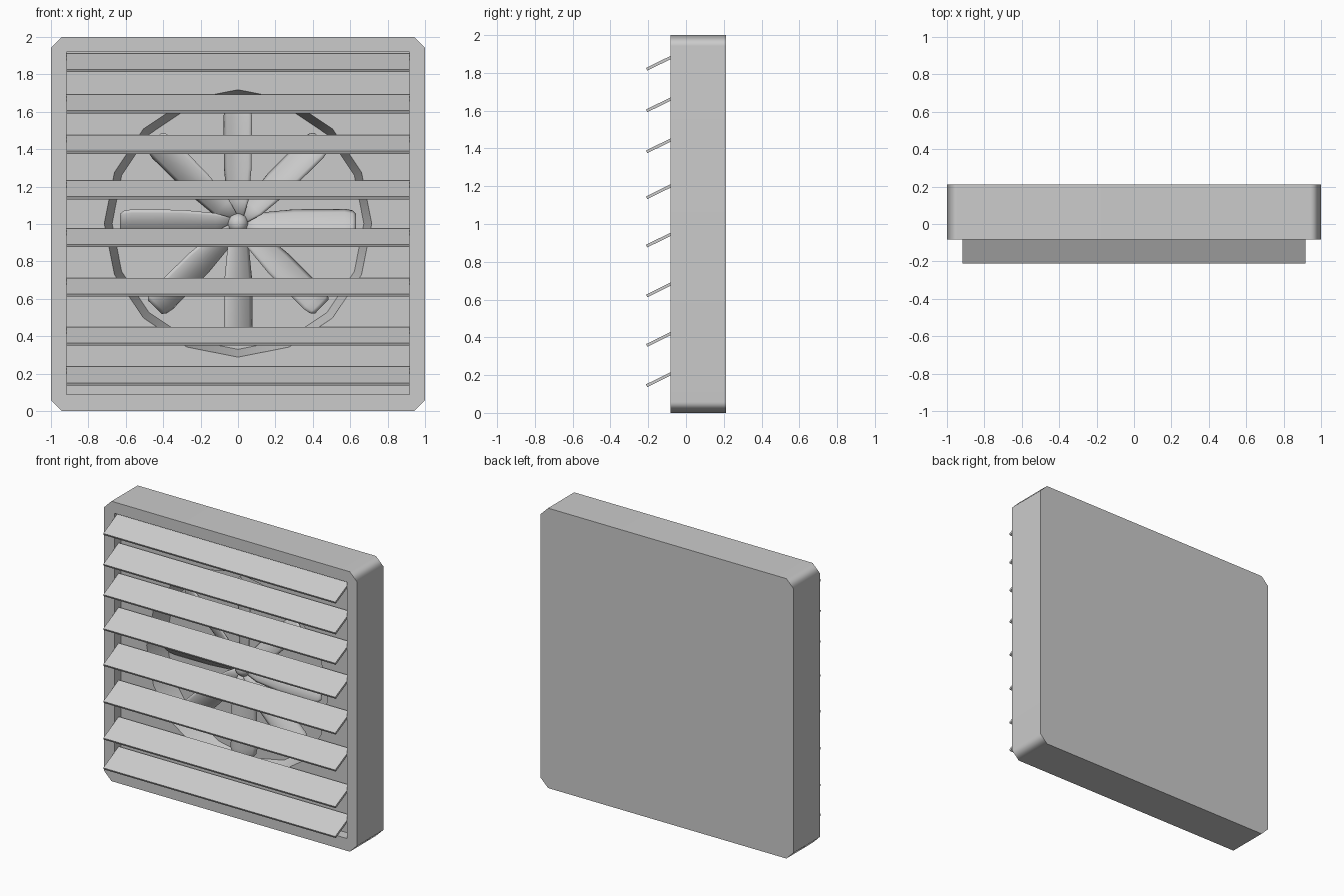
import bpy, bmesh
from math import sin, cos, pi, radians

if "Cube" in bpy.data.objects:
    bpy.data.objects.remove(bpy.data.objects["Cube"])

CZ = 1.003                      # fan axis height


def finish(name, bm, smooth=None):
    bmesh.ops.recalc_face_normals(bm, faces=bm.faces[:])
    me = bpy.data.meshes.new(name)
    bm.to_mesh(me)
    bm.free()
    ob = bpy.data.objects.new(name, me)
    bpy.context.collection.objects.link(ob)
    if smooth:
        bpy.ops.object.select_all(action='DESELECT')
        bpy.context.view_layer.objects.active = ob
        ob.select_set(True)
        bpy.ops.object.shade_smooth_by_angle(angle=radians(smooth))
    return ob


def ring(bm, pts, y):
    return [bm.verts.new((x, y, z)) for x, z in pts]


def wall(bm, a, b):
    n = len(a)
    for i in range(n):
        j = (i + 1) % n
        bm.faces.new((a[i], a[j], b[j], b[i]))


def fill_between(bm, outer, inner):
    edges = []
    for loop in (outer, inner):
        for i, v in enumerate(loop):
            w = loop[(i + 1) % len(loop)]
            edges.append(bm.edges.get((v, w)) or bm.edges.new((v, w)))
    bmesh.ops.triangle_fill(bm, edges=edges, use_beauty=True, normal=(0, -1, 0))


def circle(r, n=16):
    return [(r * cos(2 * pi * i / n), CZ + r * sin(2 * pi * i / n)) for i in range(n)]


# Housing: chamfered box, rectangular recess, tapered round fan well
c = 0.058
octagon = [(1, c), (1, 2 - c), (1 - c, 2), (c - 1, 2),
           (-1, 2 - c), (-1, c), (c - 1, 0), (1 - c, 0)]
rect = [(0.918, 0.088), (0.918, 1.92), (-0.918, 1.92), (-0.918, 0.088)]
bm = bmesh.new()
back, front = ring(bm, octagon, 0.212), ring(bm, octagon, -0.083)
lip, panel = ring(bm, rect, -0.083), ring(bm, rect, -0.01)
mouth, floor = ring(bm, circle(0.715), -0.01), ring(bm, circle(0.673), 0.15)
bm.faces.new(back)
bm.faces.new(floor)
wall(bm, back, front)
wall(bm, lip, panel)
wall(bm, mouth, floor)
fill_between(bm, front, lip)
fill_between(bm, panel, mouth)
housing = finish("housing", bm, 50)
housing.modifiers.new("weighted_normals", 'WEIGHTED_NORMAL').keep_sharp = True

# Louvre slats: tilted thin boards, front edge low
for i, z in enumerate((1.812, 1.592, 1.375, 1.132, 0.876, 0.612, 0.35, 0.137)):
    bm = bmesh.new()
    prof = [(-0.205, z), (-0.212, z + 0.014), (-0.037, z + 0.1), (-0.03, z + 0.086)]
    ends = [[bm.verts.new((x, y, h)) for y, h in prof] for x in (-0.917, 0.917)]
    wall(bm, *ends)
    for e in ends:
        bm.faces.new(e)
    finish(f"slat_{i + 1}", bm)

# Fan blades: cambered, pitched strips with a rounded tip
stations = [(0.02, 0.05), (0.12, 0.11), (0.3, 0.145), (0.57, 0.15),
            (0.61, 0.135), (0.63, 0.1)]
for k in range(8):
    a = k * pi / 4
    bm = bmesh.new()
    rows = []
    for r, w in stations:
        row = []
        for s in range(9):
            t = s / 4 - 1
            h = t * w / 2                                # across the blade
            y = 0.07 + 0.55 * h - 0.025 * (w / 0.15) * (1 - t * t)
            row.append(bm.verts.new((r * cos(a) - h * sin(a), y,
                                     CZ + r * sin(a) + h * cos(a))))
        rows.append(row)
    for p, q in zip(rows, rows[1:]):
        for s in range(8):
            bm.faces.new((p[s], p[s + 1], q[s + 1], q[s]))
    blade = finish(f"fan_blade_{k + 1}", bm, 40)
    sol = blade.modifiers.new("thickness", 'SOLIDIFY')
    sol.thickness, sol.offset = 0.008, 0

# Hub: domed shaft running back to the well floor
bm = bmesh.new()
prof = [(0.055 * sin(i * pi / 12), 0.065 - 0.055 * cos(i * pi / 12)) for i in range(1, 7)]
prof.append((0.055, 0.15))
loops = [ring(bm, circle(r), y) for r, y in prof]
for p, q in zip(loops, loops[1:]):
    wall(bm, p, q)
bm.faces.new(loops[0])
bm.faces.new(loops[-1])
finish("fan_hub", bm, 40)
